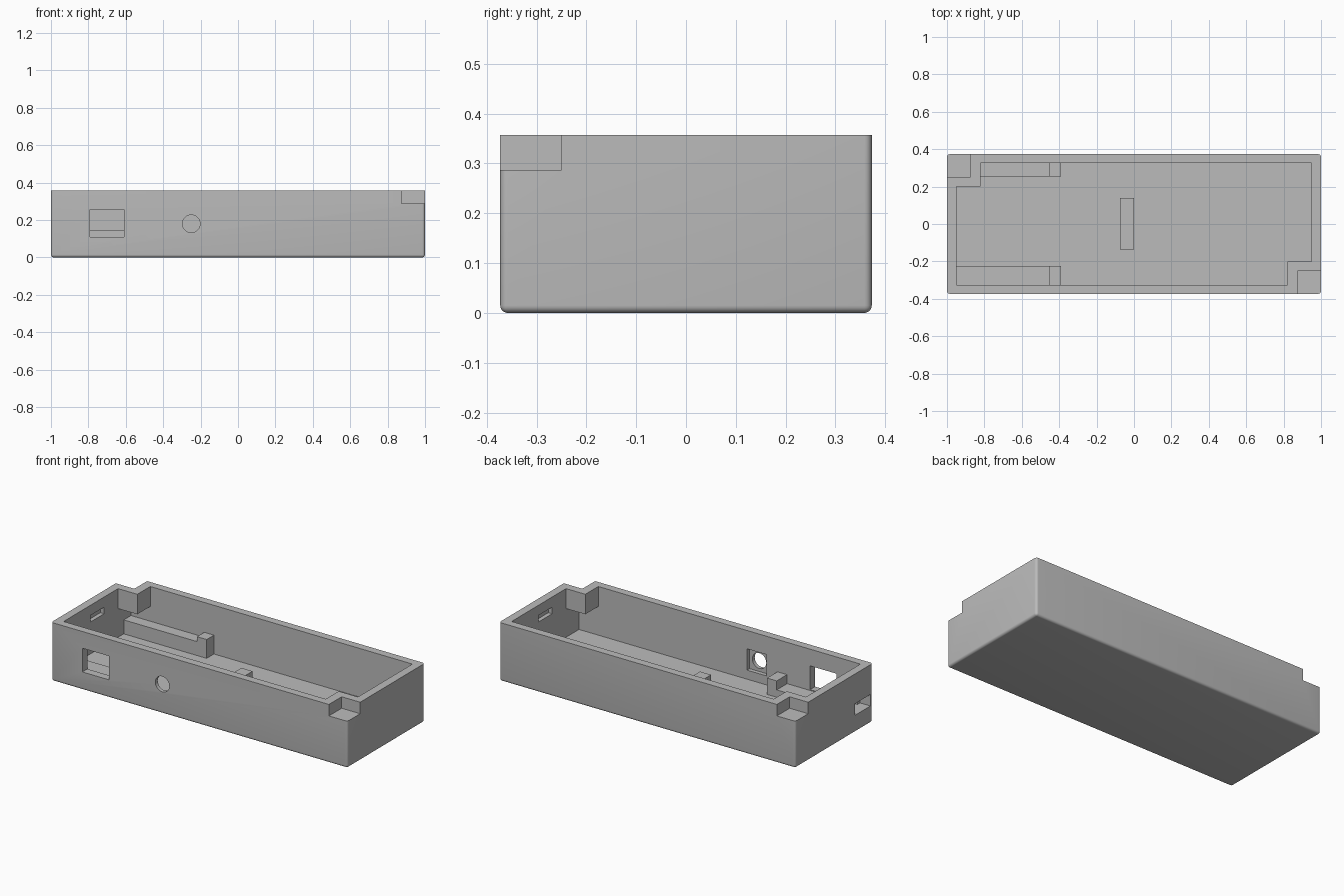
import bpy
import bmesh
import math
from mathutils import Matrix

cube = bpy.data.objects.get("Cube")
if cube:
    bpy.data.objects.remove(cube, do_unlink=True)

HX, HY, TOP = 1.0, 0.373, 0.357      # outer half sizes and height
IX, IY, FLOOR = 0.95, 0.325, 0.06    # cavity half sizes and floor level

grey = bpy.data.materials.new("plain grey")
grey.use_nodes = True
colour = (0.5, 0.5, 0.5, 1)
grey.diffuse_color = colour
grey.node_tree.nodes["Principled BSDF"].inputs["Base Color"].default_value = colour


def add_object(name, bm):
    mesh = bpy.data.meshes.new(name)
    bm.to_mesh(mesh)
    bm.free()
    mesh.materials.append(grey)
    obj = bpy.data.objects.new(name, mesh)
    bpy.context.collection.objects.link(obj)
    return obj


def box(name, x, y, z, radius=0):
    """Box from (low, high) ranges; a radius rounds every edge but the top ones."""
    bm = bmesh.new()
    bmesh.ops.create_cube(bm, size=1)
    for v in bm.verts:
        v.co = [r[0] if c < 0 else r[1] for c, r in zip(v.co, (x, y, z))]
    if radius:
        edges = [e for e in bm.edges if min(v.co.z for v in e.verts) < z[1] - 0.01]
        bmesh.ops.bevel(bm, geom=edges, offset=radius, segments=5,
                        profile=0.5, affect='EDGES')
    return add_object(name, bm)


def combine(target, tool, operation):
    mod = target.modifiers.new(operation.lower(), 'BOOLEAN')
    mod.operation, mod.object, mod.solver = operation, tool, 'EXACT'
    bpy.context.view_layer.objects.active = target
    bpy.ops.object.modifier_apply(modifier=mod.name)
    bpy.data.objects.remove(tool, do_unlink=True)


def cut(x, y, z):
    combine(tray, box("cutter", x, y, z), 'DIFFERENCE')


def mirrored(s, low, high):
    return tuple(sorted((s * low, s * high)))


# Open tray with rounded outer edges
tray = box("tray", (-HX, HX), (-HY, HY), (0, TOP), 0.015)
cut((-IX, IX), (-IY, IY), (FLOOR, TOP + 0.1))

# Opposite corners: hanging block, lid notch; each end wall: blind latch slot
for s in (1, -1):
    block = box("corner_block", mirrored(s, 0.82, 0.97),
                mirrored(s, -0.345, -0.2), (0.235, TOP))
    combine(tray, block, 'UNION')
    cut(mirrored(s, 0.875, 1.1), mirrored(s, -0.5, -0.25), (0.287, TOP + 0.1))
    cut(mirrored(s, 0.9, 0.975), (-0.065, 0.065), (0.255, 0.295))

# Front window and end port
cut((-0.79, -0.61), (-0.5, -0.3), (0.11, 0.255))
cut((-1.1, -0.93), (-0.35, -0.2), (0.105, 0.175))

# Round front hole with a square recess inside
cut((-0.315, -0.185), (-0.35, -0.3), (0.115, 0.245))
bm = bmesh.new()
bmesh.ops.create_cone(bm, cap_ends=True, segments=48, radius1=0.047,
                      radius2=0.047, depth=0.3)
bmesh.ops.rotate(bm, verts=bm.verts, matrix=Matrix.Rotation(math.pi / 2, 3, 'X'))
bmesh.ops.translate(bm, verts=bm.verts, vec=(-0.25, -0.4, 0.18))
combine(tray, add_object("hole_cutter", bm), 'DIFFERENCE')

tray.select_set(True)
bpy.context.view_layer.objects.active = tray
bpy.ops.object.shade_smooth_by_angle(angle=math.radians(30))

# Board rails along the long walls, each with an end stop
BASE = FLOOR - 0.02
for side, y, rail_top, stop_top in (("front", (-IY - 0.01, -0.225), 0.105, 0.16),
                                    ("back", (0.255, IY + 0.01), 0.145, 0.175)):
    box(side + "_rail", (-IX - 0.01, -0.455), y, (BASE, rail_top))
    box(side + "_rail_stop", (-0.455, -0.39), y, (BASE, stop_top))

# Low rib across the middle of the floor
box("middle_rib", (-0.075, 0), (-0.135, 0.14), (BASE, 0.13))
